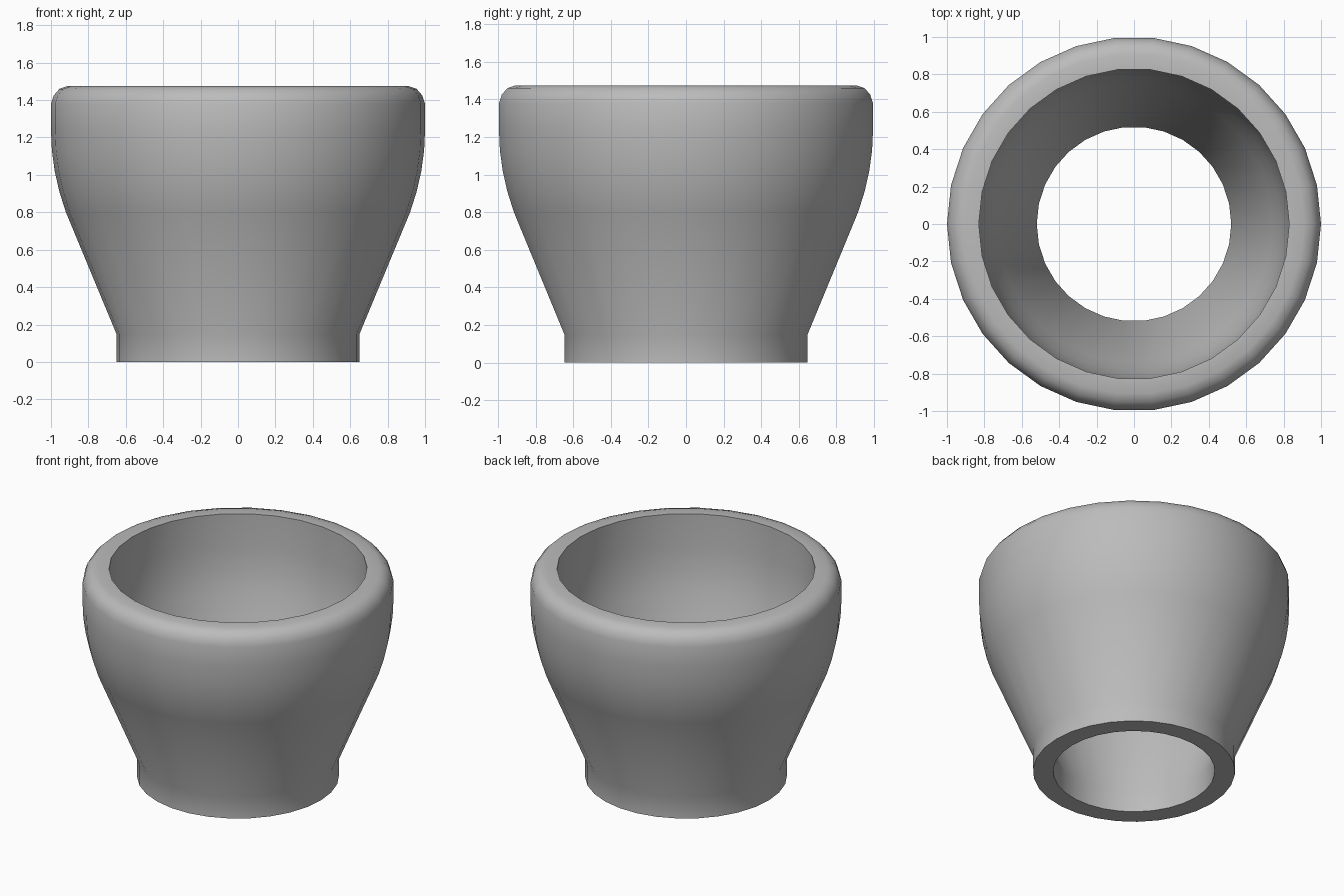
import bpy, bmesh, math
from mathutils import Vector

if "Cube" in bpy.data.objects:
    bpy.data.objects.remove(bpy.data.objects["Cube"], do_unlink=True)

SIDES = 30

# Plain grey material
grey = bpy.data.materials.new("plain_grey")
grey.use_nodes = True
grey.diffuse_color = (0.5, 0.5, 0.5, 1)
grey.node_tree.nodes["Principled BSDF"].inputs["Base Color"].default_value = grey.diffuse_color

# Closed wall section (radius, height): outside going up, rim, inside going down
profile = [
    (0.65, 0), (0.65, 0.15), (0.92, 0.8), (0.955, 0.91), (0.98, 1.02),
    (0.995, 1.13), (1.0, 1.24), (1.0, 1.38), (0.985, 1.425), (0.955, 1.46),
    (0.91, 1.475), (0.83, 1.475),
    (0.83, 1.24), (0.815, 1.08), (0.785, 0.94), (0.74, 0.8), (0.52, 0.15), (0.52, 0),
]

# Lathe the section around z
bm = bmesh.new()
rings = []
for i in range(SIDES):
    a = math.tau * i / SIDES
    rings.append([bm.verts.new(Vector((r * math.cos(a), r * math.sin(a), z)))
                  for r, z in profile])
n = len(profile)
for i in range(SIDES):
    here, there = rings[i], rings[(i + 1) % SIDES]
    for j in range(n):
        k = (j + 1) % n
        bm.faces.new((here[j], there[j], there[k], here[k]))
bmesh.ops.recalc_face_normals(bm, faces=bm.faces)
mesh = bpy.data.meshes.new("hollow_cup")
bm.to_mesh(mesh)
bm.free()
mesh.materials.append(grey)

cup = bpy.data.objects.new("hollow_cup", mesh)
bpy.context.collection.objects.link(cup)
bpy.context.view_layer.objects.active = cup
cup.select_set(True)
bpy.ops.object.shade_smooth_by_angle(angle=math.radians(35))
